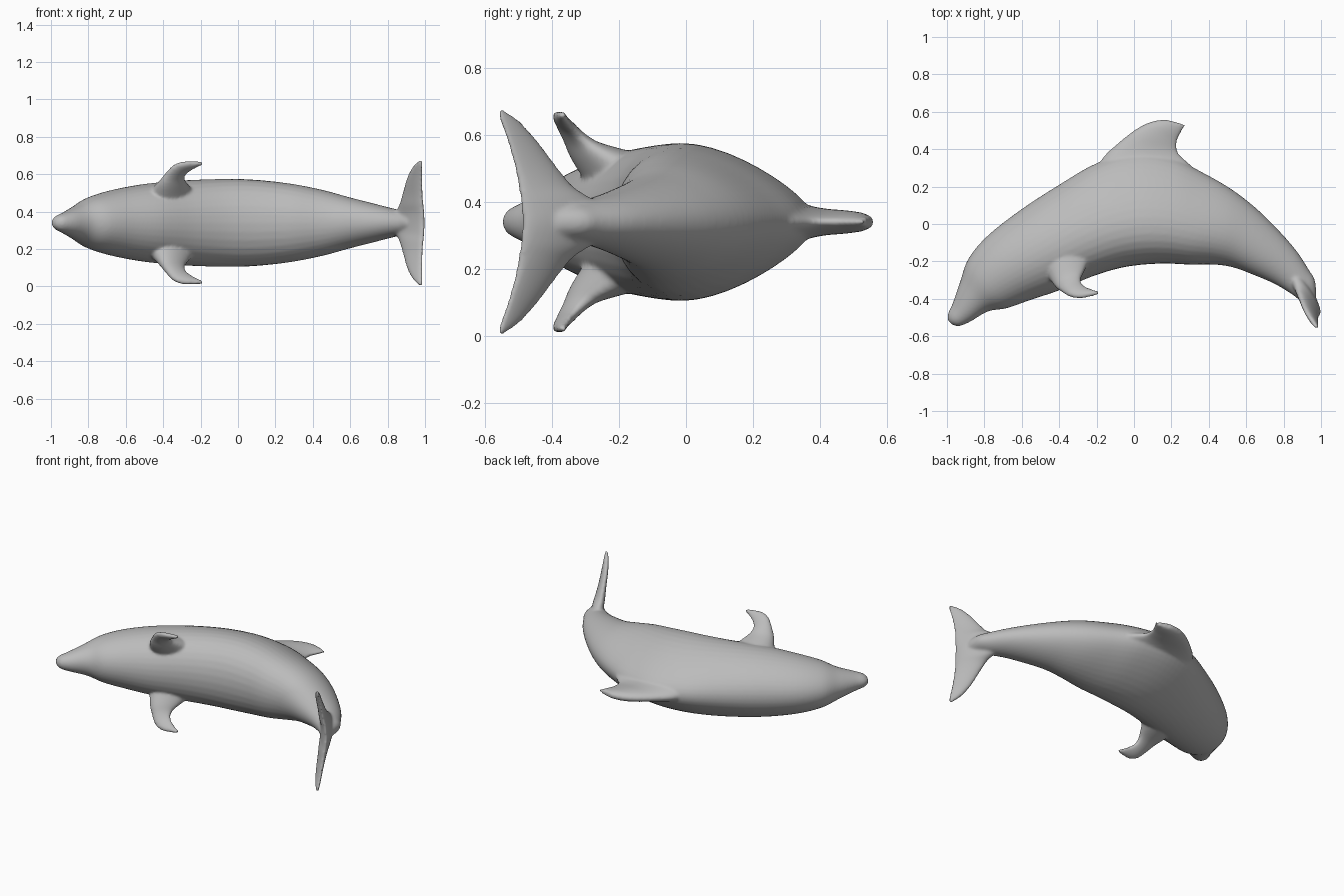
import bpy, bmesh, math
from mathutils import Vector

if "Cube" in bpy.data.objects:
    bpy.data.objects.remove(bpy.data.objects["Cube"])

MID = 0.34      # height of the symmetry plane (the animal lies on its side)
SIDES = 40
STEPS = 5

skin = bpy.data.materials.new("dolphin grey")
skin.diffuse_color = (0.5, 0.5, 0.5, 1)
skin.use_nodes = True
skin.node_tree.nodes["Principled BSDF"].inputs["Base Color"].default_value = skin.diffuse_color


def spline(pts, i, t):
    """Catmull-Rom point between pts[i] and pts[i + 1]."""
    a, b = pts[max(i - 1, 0)], pts[i]
    c, d = pts[i + 1], pts[min(i + 2, len(pts) - 1)]
    return 0.5 * (2 * b + (c - a) * t + (2 * a - 5 * b + 4 * c - d) * t * t
                  + (3 * b - a - 3 * c + d) * t ** 3)


def loft(name, stations):
    """Skin egg-shaped rings; each station is (edge, opposite edge, half thickness, egg)."""
    cols = [[Vector(s[0]) for s in stations], [Vector(s[1]) for s in stations],
            [s[2] for s in stations], [s[3] for s in stations]]
    rows = [tuple(spline(c, i, k / STEPS) for c in cols)
            for i in range(len(stations) - 1) for k in range(STEPS)]
    rows.append(tuple(c[-1] for c in cols))
    mids = [(r[0] + r[1]) / 2 for r in rows]
    bm = bmesh.new()
    rings = []
    for j, (p, q, t, egg) in enumerate(rows):
        along = mids[min(j + 1, len(mids) - 1)] - mids[max(j - 1, 0)]
        half = (p - q) / 2
        n = half.cross(along).normalized() * t / (1 + 0.17 * abs(egg))
        ring = []
        for k in range(SIDES):
            a = 2 * math.pi * k / SIDES
            off = half * math.cos(a) + n * math.sin(a) * (1 - egg * math.cos(a))
            ring.append(bm.verts.new(mids[j] + off))
        rings.append(ring)
    for r, s in zip(rings, rings[1:]):
        for k in range(SIDES):
            m = (k + 1) % SIDES
            bm.faces.new((r[k], r[m], s[m], s[k]))
    bm.faces.new(rings[0])
    bm.faces.new(rings[-1])
    bmesh.ops.recalc_face_normals(bm, faces=bm.faces)
    me = bpy.data.meshes.new(name)
    bm.to_mesh(me)
    bm.free()
    ob = bpy.data.objects.new(name, me)
    bpy.context.collection.objects.link(ob)
    return ob


def flat(x, y, h=0.0):
    return (x, y, MID + h)


# Body: back point, belly point, half width; the back is narrower at mid length
body_rows = [
    (-0.998, -0.51, -0.975, -0.537, 0.016), (-0.993, -0.475, -0.935, -0.546, 0.04),
    (-0.97, -0.425, -0.875, -0.522, 0.06),
    (-0.93, -0.31, -0.78, -0.467, 0.098), (-0.885, -0.185, -0.68, -0.45, 0.142),
    (-0.78, -0.06, -0.55, -0.405, 0.18), (-0.60, 0.08, -0.40, -0.355, 0.212),
    (-0.40, 0.21, -0.23, -0.283, 0.23), (-0.20, 0.325, -0.08, -0.237, 0.236),
    (0.0, 0.38, 0.05, -0.217, 0.234), (0.20, 0.355, 0.18, -0.212, 0.222),
    (0.37, 0.274, 0.30, -0.217, 0.204), (0.52, 0.187, 0.43, -0.217, 0.175),
    (0.65, 0.087, 0.53, -0.232, 0.142), (0.77, -0.03, 0.64, -0.272, 0.111),
    (0.87, -0.145, 0.755, -0.322, 0.082), (0.935, -0.245, 0.85, -0.38, 0.062),
    (0.967, -0.30, 0.893, -0.415, 0.05), (0.975, -0.38, 0.935, -0.44, 0.035)]


def back_taper(x):
    return 0.06 + 0.34 * math.exp(-((x - 0.1) / 0.45) ** 2)


body = loft("dolphin_body", [(flat(a, b), flat(c, d), w, back_taper((a + c) / 2))
                             for a, b, c, d, w in body_rows])

# Dorsal fin: leading point, trailing point, half thickness
fin_rows = [
    (-0.27, 0.20, 0.44, 0.18, 0.12), (-0.17, 0.35, 0.30, 0.318, 0.06),
    (-0.10, 0.42, 0.237, 0.38, 0.042), (0.0, 0.50, 0.23, 0.44, 0.035),
    (0.08, 0.543, 0.252, 0.49, 0.028), (0.16, 0.56, 0.278, 0.53, 0.016)]
parts = [loft("dorsal_fin",
              [(flat(a, b), flat(c, d), w, -0.2) for a, b, c, d, w in fin_rows])]

# Tail fluke: offset from the middle, leading point, trailing point, half thickness
half_fluke = [
    (0.335, 0.970, -0.553, 0.984, -0.558, 0.008), (0.30, 0.935, -0.50, 0.986, -0.551, 0.014),
    (0.24, 0.905, -0.445, 0.985, -0.53, 0.018), (0.16, 0.884, -0.385, 0.986, -0.508, 0.023),
    (0.10, 0.868, -0.335, 0.989, -0.497, 0.030), (0.055, 0.845, -0.27, 0.992, -0.49, 0.036)]
fluke_rows = (half_fluke + [(0.0, 0.84, -0.25, 0.994, -0.487, 0.04)]
              + [(-r[0],) + r[1:] for r in reversed(half_fluke)])
parts.append(loft("tail_fluke", [(flat(a, b, h), flat(c, d, h), w, -0.2)
                                 for h, a, b, c, d, w in fluke_rows]))

# Pair of flippers: leading point, trailing point, half thickness
flipper_rows = [
    (-0.48, -0.25, 0.13, -0.21, -0.13, 0.14, 0.09),
    (-0.425, -0.33, 0.205, -0.262, -0.235, 0.20, 0.046),
    (-0.388, -0.360, 0.258, -0.285, -0.29, 0.235, 0.029),
    (-0.345, -0.385, 0.305, -0.275, -0.322, 0.262, 0.022),
    (-0.285, -0.394, 0.325, -0.24, -0.345, 0.287, 0.017),
    (-0.197, -0.375, 0.326, -0.185, -0.362, 0.314, 0.011)]
for side, label in ((1, "left"), (-1, "right")):
    parts.append(loft(label + "_flipper",
                      [(flat(r[0], r[1], side * r[2]), flat(r[3], r[4], side * r[5]),
                        r[6], -0.15) for r in flipper_rows]))

# Merge everything into one smooth skin
bpy.ops.object.select_all(action='DESELECT')
for ob in parts + [body]:
    ob.select_set(True)
bpy.context.view_layer.objects.active = body
bpy.ops.object.join()
remesh = body.modifiers.new("blend", 'REMESH')
remesh.mode = 'VOXEL'
remesh.voxel_size = 0.008
remesh.use_smooth_shade = True
relax = body.modifiers.new("relax", 'SMOOTH')
relax.factor = 0.5
relax.iterations = 8
bpy.ops.object.modifier_apply(modifier="blend")
bpy.ops.object.modifier_apply(modifier="relax")
body.data.materials.clear()
body.data.materials.append(skin)
bpy.ops.object.shade_smooth()
